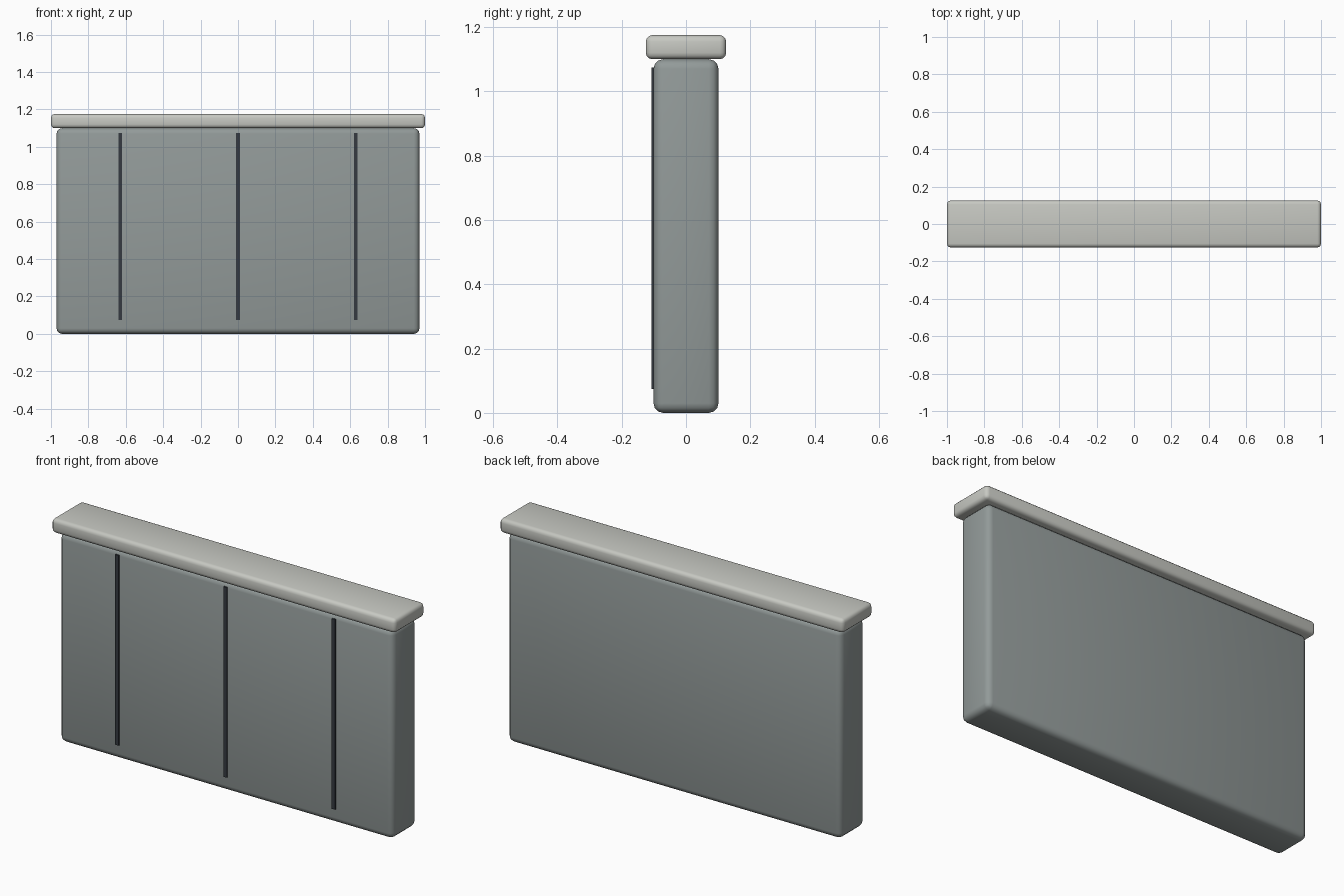
import bpy

if "Cube" in bpy.data.objects:
    bpy.data.objects.remove(bpy.data.objects["Cube"])


def material(name, rgb):
    m = bpy.data.materials.new(name)
    m.diffuse_color = (*rgb, 1)
    m.use_nodes = True
    m.node_tree.nodes["Principled BSDF"].inputs["Base Color"].default_value = m.diffuse_color
    return m


def box(name, lo, hi, mat, bevel=0, segments=3):
    """Box between two corners, with optional rounded edges."""
    centre = [(a + b) / 2 for a, b in zip(lo, hi)]
    bpy.ops.mesh.primitive_cube_add(size=1, location=centre)
    ob = bpy.context.object
    ob.name = name
    ob.scale = [b - a for a, b in zip(lo, hi)]
    bpy.ops.object.transform_apply(location=False, rotation=False, scale=True)
    ob.data.materials.append(mat)
    if bevel:
        mod = ob.modifiers.new("rounded_edges", 'BEVEL')
        mod.width = bevel
        mod.segments = segments
        bpy.ops.object.modifier_apply(modifier=mod.name)
        bpy.ops.object.shade_smooth_by_angle()
    return ob


concrete = material("grey concrete", (0.29, 0.325, 0.32))
stone = material("pale stone", (0.57, 0.58, 0.54))
groove = material("dark joint", (0.035, 0.042, 0.052))

# Wall slab
box("wall_panel", (-0.97, -0.101, 0), (0.97, 0.101, 1.1), concrete, 0.03)

# Overhanging coping
box("wall_cap", (-1, -0.125, 1.1), (1, 0.125, 1.175), stone, 0.02)

# Vertical joint strips on the front
for i, x in enumerate((-0.63, 0, 0.63)):
    box(f"joint_strip_{i + 1}", (x - 0.01, -0.107, 0.075),
        (x + 0.01, -0.099, 1.075), groove)
